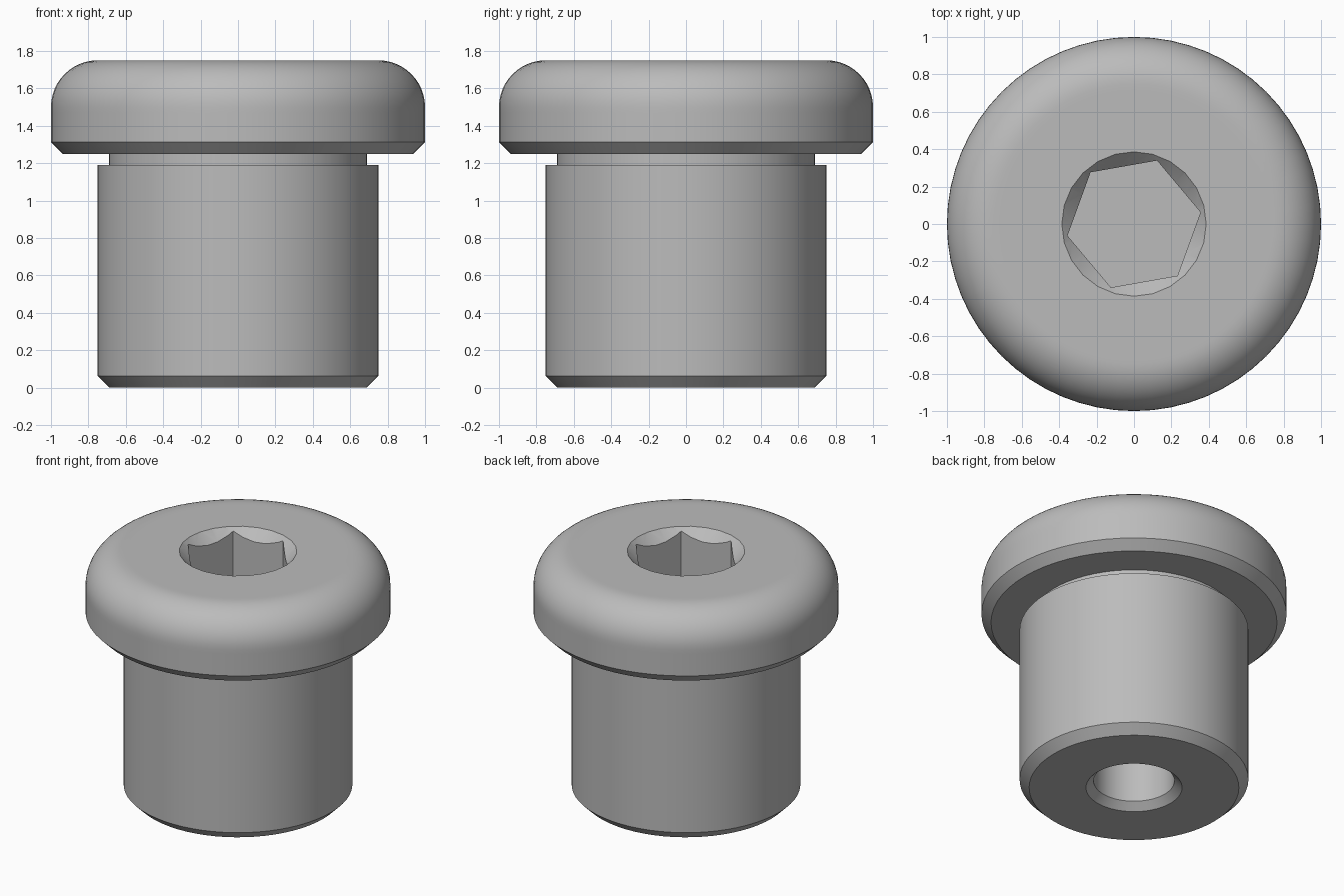
import bpy
import bmesh
import math
from mathutils import Matrix, Vector

cube = bpy.data.objects.get("Cube")
if cube:
    bpy.data.objects.remove(cube, do_unlink=True)

steel = bpy.data.materials.new("steel grey")
steel.use_nodes = True
grey = (0.5, 0.5, 0.5, 1)
steel.diffuse_color = grey
steel.node_tree.nodes["Principled BSDF"].inputs["Base Color"].default_value = grey


def lathe(name, profile, sides, turn=0.0):
    """Revolve an (r, z) profile that starts and ends on the axis."""
    bm = bmesh.new()
    verts = [bm.verts.new((r, 0, z)) for r, z in profile]
    edges = [bm.edges.new(pair) for pair in zip(verts, verts[1:])]
    bmesh.ops.spin(bm, geom=verts + edges, cent=(0, 0, 0), axis=(0, 0, 1),
                   angle=math.tau, steps=sides, use_duplicate=False)
    bmesh.ops.remove_doubles(bm, verts=bm.verts[:], dist=0.0005)
    bmesh.ops.recalc_face_normals(bm, faces=bm.faces[:])
    bm.transform(Matrix.Rotation(turn, 4, "Z"))
    mesh = bpy.data.meshes.new(name)
    bm.to_mesh(mesh)
    bm.free()
    mesh.materials.append(steel)
    obj = bpy.data.objects.new(name, mesh)
    bpy.context.collection.objects.link(obj)
    return obj


TOP, ROUND, BEVEL = 1.75, 0.25, 0.0625

# Blind bore and chamfered shank
profile = [(0, 0.6), (0.265, 0.6), (0.265, 0.05), (0.315, 0),
           (0.75 - BEVEL, 0), (0.75, BEVEL), (0.75, 1.19)]
# Relief groove and underside of the head
profile += [(0.69, 1.19), (0.69, 1.25), (1 - BEVEL, 1.25), (1, 1.25 + BEVEL),
            (1, TOP - ROUND - 0.03)]
# Rounded shoulder and flat top
for i in range(13):
    a = math.pi / 2 * i / 12
    profile.append((1 - ROUND + ROUND * math.cos(a), TOP - ROUND + ROUND * math.sin(a)))
profile += [(0.72, TOP), (0, TOP)]
screw = lathe("cap_screw", profile, 64)

# Hexagonal socket and its countersunk mouth
cutters = [
    lathe("hex_cutter", [(0, 1.15), (0.361, 1.15), (0.361, 1.9), (0, 1.9)], 6, math.radians(10)),
    lathe("countersink_cutter", [(0, 1.65), (0.286, 1.65), (0.436, 1.8), (0, 1.8)], 24),
]
for cutter in cutters:
    cutter.hide_render = True
    mod = screw.modifiers.new(cutter.name, "BOOLEAN")
    mod.operation = "DIFFERENCE"
    mod.solver = "EXACT"
    mod.object = cutter

bpy.ops.object.select_all(action="DESELECT")
screw.select_set(True)
bpy.context.view_layer.objects.active = screw
for cutter in cutters:
    bpy.ops.object.modifier_apply(modifier=cutter.name)
    bpy.data.objects.remove(cutter, do_unlink=True)

bpy.ops.object.shade_smooth_by_angle(angle=math.radians(30))
